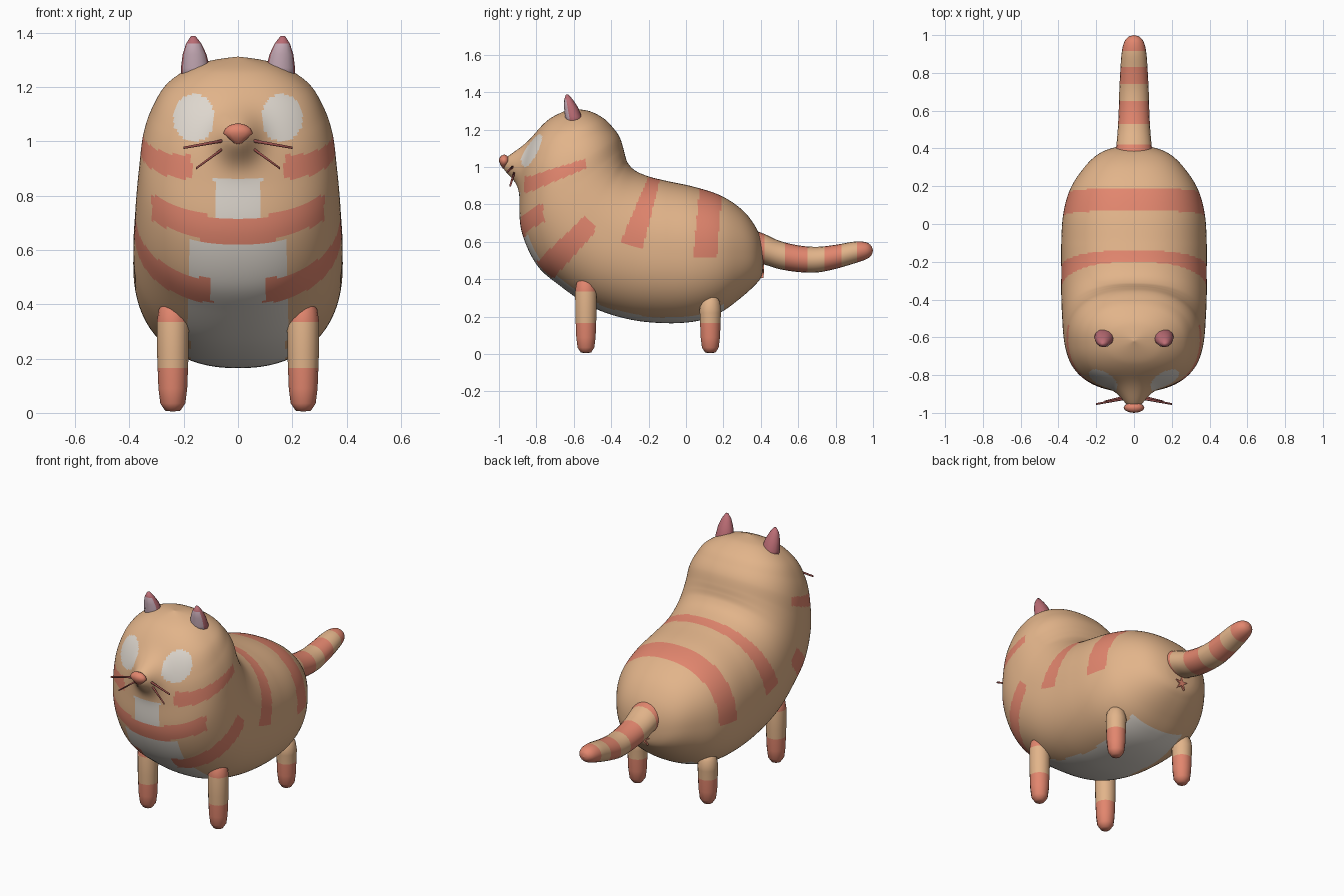
import bpy, bmesh, math
from mathutils import Vector

if "Cube" in bpy.data.objects:
    bpy.data.objects.remove(bpy.data.objects["Cube"])


def material(name, r, g, b):
    lin = [((c / 255 + 0.055) / 1.055) ** 2.4 for c in (r, g, b)]
    m = bpy.data.materials.new(name)
    m.diffuse_color = (*lin, 1)
    m.use_nodes = True
    m.node_tree.nodes["Principled BSDF"].inputs["Base Color"].default_value = m.diffuse_color
    return m


MATS = [material("tan fur", 226, 180, 138), material("orange stripe", 226, 134, 110),
        material("soft white", 222, 215, 206), material("ear pink", 186, 108, 116),
        material("inner ear lilac", 200, 172, 184), material("whisker red", 158, 82, 78)]
TAN, ORANGE, WHITE, PINK, LILAC, RED = range(6)


def loft(name, rings, rule, smooth=True):
    """Skin closed rings, cap the ends and colour each face by rule(centre, normal)."""
    bm = bmesh.new()
    vs = [[bm.verts.new(p) for p in ring] for ring in rings]
    n = len(rings[0])
    for a, b in zip(vs, vs[1:]):
        for i in range(n):
            j = (i + 1) % n
            bm.faces.new((a[i], a[j], b[j], b[i]))
    bm.faces.new(vs[0])
    bm.faces.new(vs[-1])
    bmesh.ops.remove_doubles(bm, verts=bm.verts, dist=1e-5)
    bmesh.ops.recalc_face_normals(bm, faces=bm.faces)
    bm.normal_update()
    used = []
    for f in bm.faces:
        m = rule(f.calc_center_median(), f.normal)
        if m not in used:
            used.append(m)
        f.material_index = used.index(m)
        f.smooth = smooth
    me = bpy.data.meshes.new(name)
    bm.to_mesh(me)
    bm.free()
    for m in used:
        me.materials.append(MATS[m])
    ob = bpy.data.objects.new(name, me)
    bpy.context.collection.objects.link(ob)
    return ob


def spline(rows, steps):
    """Catmull-Rom interpolation of rows of numbers."""
    rows = [rows[0]] + rows + [rows[-1]]
    out = []
    for p, q, r, s in zip(rows, rows[1:], rows[2:], rows[3:]):
        for k in range(steps):
            t = k / steps
            out.append([0.5 * (2 * b + (c - a) * t + (2 * a - 5 * b + 4 * c - d) * t * t
                               + (3 * b - a - 3 * c + d) * t ** 3)
                        for a, b, c, d in zip(p, q, r, s)])
    out.append(list(rows[-1]))
    return out


def circle(n):
    return [(math.cos(2 * math.pi * i / n), math.sin(2 * math.pi * i / n)) for i in range(n)]


def inside(poly, x, y):
    hit = False
    for (x1, y1), (x2, y2) in zip(poly, poly[1:] + poly[:1]):
        if (y1 > y) != (y2 > y) and x < (x2 - x1) * (y - y1) / (y2 - y1) + x1:
            hit = not hit
    return hit


# Body: slanted sections from rump to crown (top y, z, bottom y, z, half width)
SECTIONS = [
    (.415, .51, .415, .51, 0), (.402, .61, .405, .42, .11), (.36, .70, .365, .365, .20),
    (.29, .78, .28, .29, .275), (.18, .85, .18, .22, .34), (.04, .895, .06, .177, .375),
    (-.10, .925, -.10, .165, .385), (-.20, .95, -.30, .185, .385), (-.27, .98, -.50, .25, .385),
    (-.31, 1.02, -.68, .37, .38), (-.325, 1.06, -.80, .48, .375), (-.335, 1.10, -.88, .66, .365),
    (-.355, 1.16, -.89, .85, .35), (-.39, 1.21, -.88, 1.0, .318), (-.44, 1.26, -.83, 1.14, .262),
    (-.52, 1.30, -.74, 1.25, .15), (-.62, 1.312, -.62, 1.312, 0)]


def power(v):
    return math.copysign(abs(v) ** (2 / 2.3), v)


body_rings = []
for ty, tz, by, bz, w in spline(SECTIONS, 14):
    ring = []
    for c, s in circle(168):
        c, s = power(c), power(s)
        p = Vector((w * s, (ty + by) / 2 + c * (ty - by) / 2, (tz + bz) / 2 + c * (tz - bz) / 2))
        if p.y < -.65:  # muzzle bump
            p.y -= .105 * math.exp(-(p.x / .075) ** 2 - ((p.z - 1.02) / .085) ** 2)
        ring.append(p)
    body_rings.append(ring)

# Side-view (y, z) outlines of the painted stripes
BACK_STRIPES = [[(-.35, .60), (-.20, .95), (-.17, 1.05), (-.11, 1.05), (-.14, .93), (-.23, .57)],
                [(.04, .525), (.07, .86), (.07, 1.0), (.19, 1.0), (.19, .84), (.165, .515)]]
CHEEK = [(-.95, .95), (-.84, .95), (-.54, 1.045), (-.53, .995), (-.84, .865), (-.95, .855)]
SHOULDER = [(-.87, .425), (-.54, .74), (-.475, .66), (-.79, .32)]


def body_colour(c, n):
    x, y, z = abs(c.x), c.y, c.z
    if y < -.6 and ((x - .162) / .077) ** 2 + ((z - 1.086) / .088) ** 2 < 1:
        return WHITE  # eyes
    if any(inside(s, y, z) for s in BACK_STRIPES):
        return ORANGE
    if x > .17 and inside(CHEEK, y, z):
        return ORANGE
    if x > .095 and inside(SHOULDER, y, z):
        return ORANGE
    if y < -.6 and x < .318 and .62 < z - .08 * (x / .3) ** 2 < .717:
        return ORANGE  # chest stripe
    if y < -.6 and .72 < z < .867 and x < .088:
        return WHITE  # throat patch
    if z < .635 and x < .18 and y < .2:
        return WHITE  # belly
    return TAN


loft("body", body_rings, body_colour)

# Tail: path of y, z, radius
TAIL = [(.35, .58, .10), (.42, .56, .093), (.5, .53, .086), (.6, .51, .081), (.7, .505, .078),
        (.8, .52, .073), (.9, .543, .066), (.96, .552, .053), (.99, .553, .03), (1.0, .553, 0)]
tail_rings = [[(r * c, y, z + .88 * r * s) for c, s in circle(20)] for y, z, r in spline(TAIL, 10)]
BANDS = [(.3, .42), (.53, .645), (.74, .83), (.912, 1.1)]
loft("tail", tail_rings,
     lambda c, n: ORANGE if any(a < c.y < b for a, b in BANDS) else TAN)


# Legs: lathed capsules with striped bands
def leg(name, x, y, top):
    prof = [(.005, 0), (.008, .028), (.035, .046), (.09, .053), (.165, .056), (.22, .058),
            (top - .09, .059), (top - .045, .052), (top - .015, .034), (top, 0)]
    rings = [[(x + r * c, y + r * s, z) for c, s in circle(14)] for z, r in prof]
    loft(name, rings, lambda c, n: ORANGE if c.z < .165 or c.z > .33 else TAN)


for s, side in ((-1, "left"), (1, "right")):
    leg("front_leg_" + side, s * .24, -.535, .425)
    leg("back_leg_" + side, s * .24, .13, .325)

    # Ear: tapered, leaning forward, with a lilac front
    prof = [(1.22, .155, -.595, .056), (1.27, .157, -.602, .053), (1.32, .16, -.615, .044),
            (1.36, .163, -.628, .028), (1.388, .165, -.635, .008)]
    rings = [[(s * x + r * c, y + .85 * r * k, z) for c, k in circle(12)] for z, x, y, r in prof]
    loft("ear_" + side, rings,
         lambda c, n: LILAC if n.y < -.6 and c.z < 1.365 else PINK)

    # Whiskers: two thin tapered rods on each cheek
    for i, (a, b) in enumerate((((.05, -.925, 1.003), (.20, -.953, .976)),
                                ((.05, -.915, .977), (.155, -.94, .90)))):
        rings = [[(s * p[0], p[1] + r * c, p[2] + r * k) for c, k in circle(6)]
                 for p, r in ((a, .007), (b, .005))]
        loft("whisker_%s_%d" % (side, i + 1), rings, lambda c, n: RED)

# Nose: rounded wedge, wide above and pointed below
prof = [(.988, 0), (.993, .014), (1.012, .036), (1.03, .055), (1.047, .047), (1.06, .03), (1.067, 0)]
rings = [[(r * c, -.972 + .028 * min(1, r / .05) * k, z) for c, k in circle(12)] for z, r in prof]
loft("nose", rings, lambda c, n: ORANGE)

# Small star mark under the tail
star = []
for i in range(10):
    a, r = math.pi / 2 + i * math.pi / 5, (.042 if i % 2 == 0 else .015)
    star.append((r * math.cos(a), r * math.sin(a)))
rings = [[(u, y - .15 * abs(v) * (v < 0), .44 + v) for u, v in star] for y in (.395, .418)]
loft("rear_star", rings, lambda c, n: ORANGE, smooth=False)
